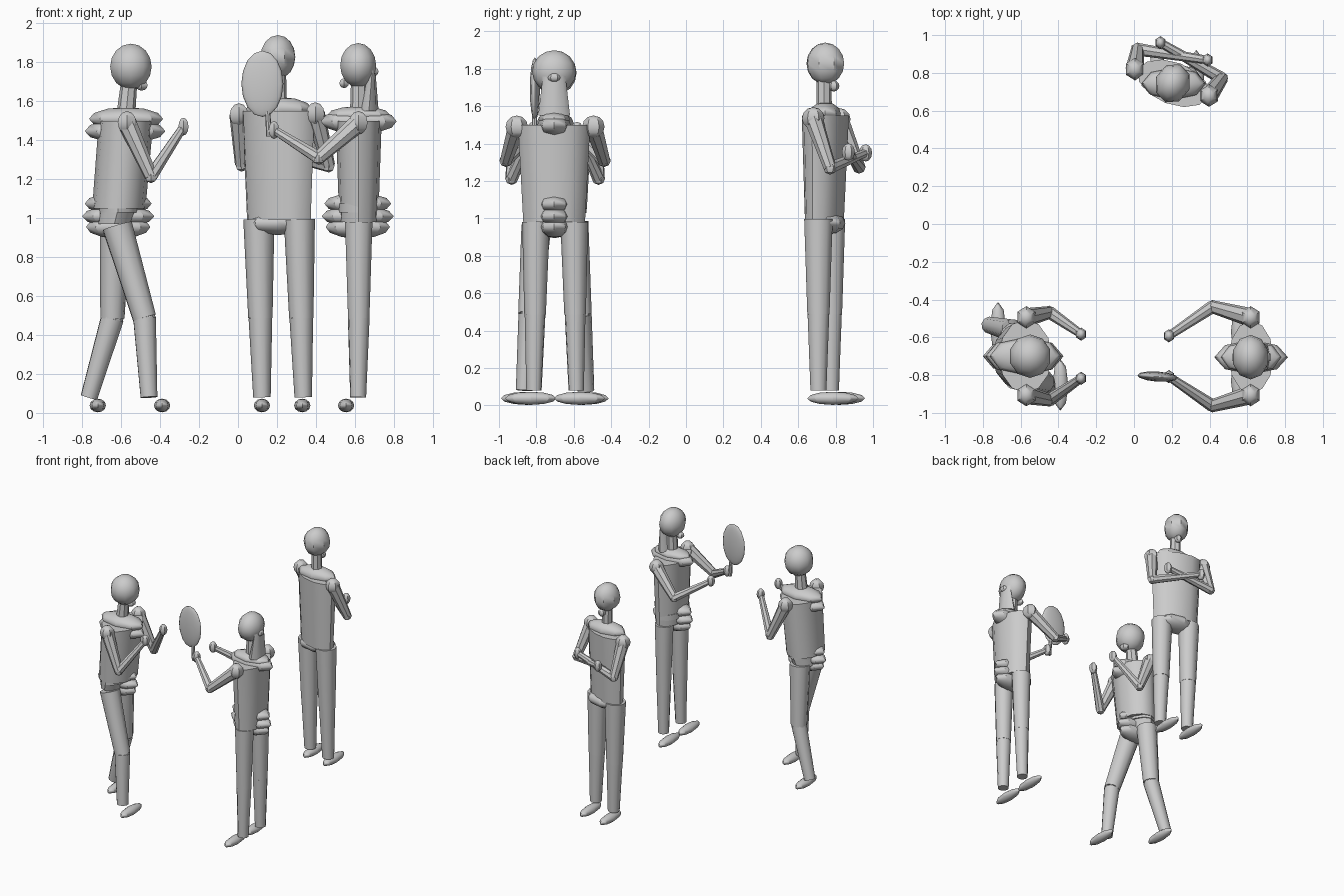
import bpy, bmesh
from math import radians, cos, sin, pi
from mathutils import Vector, Matrix


def smooth(o):
    bpy.ops.object.select_all(action='DESELECT')
    o.select_set(True)
    bpy.context.view_layer.objects.active = o
    bpy.ops.object.shade_smooth_by_angle(angle=radians(40))
    return o


def ball(name, c, r, n=8, rings=6, yaw=0):
    """Low-poly ellipsoid; r is a number or three half sizes."""
    bpy.ops.mesh.primitive_uv_sphere_add(segments=n, ring_count=rings, radius=1, location=c,
                                         rotation=(0, 0, radians(yaw)))
    o = bpy.context.object
    o.name = name
    o.scale = (r, r, r) if isinstance(r, (int, float)) else r
    return smooth(o)


def limb(name, p, q, r1, r2, n=8):
    """Tapered cylinder from p to q."""
    p, q = Vector(p), Vector(q)
    d = q - p
    bpy.ops.mesh.primitive_cone_add(vertices=n, radius1=r1, radius2=r2, depth=d.length,
                                    location=(p + q) / 2, rotation=d.to_track_quat('Z', 'Y').to_euler())
    o = bpy.context.object
    o.name = name
    return smooth(o)


def loft(name, p, q, e1, e2, yaw=0, n=12):
    """Body between two level ellipses (half depth, half width), turned by yaw."""
    bm = bmesh.new()
    rot = Matrix.Rotation(radians(yaw), 3, 'Z')
    rings = []
    for c, e in ((p, e1), (q, e2)):
        rings.append([bm.verts.new(Vector(c) + rot @ Vector((e[0] * cos(2 * pi * i / n), e[1] * sin(2 * pi * i / n), 0)))
                      for i in range(n)])
    a, b = rings
    for i in range(n):
        j = (i + 1) % n
        bm.faces.new((a[i], a[j], b[j], b[i]))
    bm.faces.new(a[::-1])
    bm.faces.new(b)
    me = bpy.data.meshes.new(name)
    bm.to_mesh(me)
    bm.free()
    o = bpy.data.objects.new(name, me)
    bpy.context.collection.objects.link(o)
    return smooth(o)


def arm(tag, shoulder, elbow, hand):
    ball(tag + "_shoulder", shoulder, (0.055, 0.06, 0.06), 6, 6)
    limb(tag + "_upper_arm", shoulder, elbow, 0.05, 0.034)
    ball(tag + "_elbow", elbow, 0.036, 6, 4)
    limb(tag + "_forearm", elbow, hand, 0.034, 0.022)
    ball(tag + "_hand", hand, (0.03, 0.035, 0.046), 6, 6)


def leg(tag, hip, knee, ankle, foot, r=0.08):
    limb(tag + "_thigh", hip, knee, r, r * 0.78, 10)
    ball(tag + "_knee", knee, r * 0.72)
    limb(tag + "_shin", knee, ankle, r * 0.76, r * 0.56, 10)
    ball(tag + "_foot", (foot[0], foot[1], 0.038), (0.042, 0.137, 0.035), 8, 6)


def hips(tag, x, y):
    ball(tag + "_upper_hip", (x, y, 1.075), (0.172, 0.09, 0.055))
    ball(tag + "_hip", (x, y, 1.01), (0.185, 0.09, 0.055))
    ball(tag + "_pelvis", (x, y, 0.955), (0.165, 0.085, 0.06))
    loft(tag + "_belt", (x, y, 1.03), (x, y, 1.075), (0.105, 0.167), (0.105, 0.167))


# Walking figure, facing +x
ball("walker_head", (-0.55, -0.7, 1.778), (0.112, 0.115, 0.118), 10, 8)
ball("walker_chin", (-0.495, -0.7, 1.682), (0.036, 0.04, 0.027), 6, 6)
limb("walker_neck", (-0.575, -0.7, 1.54), (-0.56, -0.7, 1.69), 0.048, 0.042)
loft("walker_torso", (-0.612, -0.7, 1.05), (-0.575, -0.7, 1.5), (0.137, 0.17), (0.14, 0.195))
loft("walker_waist", (-0.635, -0.7, 0.97), (-0.615, -0.7, 1.05), (0.09, 0.15), (0.1, 0.165))
ball("walker_collar", (-0.575, -0.7, 1.51), (0.19, 0.1, 0.06))
ball("walker_chest", (-0.58, -0.7, 1.447), (0.207, 0.1, 0.062))
hips("walker", -0.615, -0.7)
for s in (1, -1):
    t = "walker_left" if s > 0 else "walker_right"
    arm(t, (-0.57, -0.7 + s * 0.205, 1.49), (-0.447, -0.7 + s * 0.232, 1.215), (-0.28, -0.7 + s * 0.117, 1.47))
leg("walker_left", (-0.63, -0.6, 0.98), (-0.645, -0.565, 0.487), (-0.765, -0.535, 0.08), (-0.72, -0.55))
leg("walker_right", (-0.62, -0.8, 0.96), (-0.48, -0.835, 0.487), (-0.457, -0.865, 0.08), (-0.39, -0.852))

# Standing figure with disc, facing -x
ball("disc_holder_head", (0.617, -0.705, 1.785), (0.097, 0.118, 0.114), 10, 8)
ball("disc_holder_chin", (0.545, -0.705, 1.693), (0.028, 0.035, 0.025), 6, 6)
limb("disc_holder_neck", (0.62, -0.705, 1.54), (0.62, -0.705, 1.7), 0.045, 0.04)
ball("hair_tie", (0.698, -0.705, 1.753), (0.027, 0.038, 0.024), 6, 6)
loft("ponytail", (0.672, -0.705, 1.55), (0.69, -0.705, 1.765), (0.05, 0.085), (0.015, 0.06), 0, 8)
loft("disc_holder_torso", (0.62, -0.705, 0.98), (0.62, -0.705, 1.5), (0.1, 0.165), (0.118, 0.193))
ball("disc_holder_chest", (0.62, -0.705, 1.497), (0.195, 0.09, 0.065))
ball("disc_holder_collar", (0.62, -0.705, 1.53), (0.162, 0.085, 0.045))
hips("disc_holder", 0.615, -0.705)
for s in (1, -1):
    t = "disc_holder_right" if s > 0 else "disc_holder_left"
    arm(t, (0.618, -0.7 + s * 0.205, 1.49), (0.415, -0.7 + s * 0.262, 1.31), (0.185, -0.7 + s * 0.108, 1.453))
    leg(t, (0.62, -0.7 + s * 0.102, 0.98), (0.62, -0.7 + s * 0.107, 0.487), (0.617, -0.7 + s * 0.113, 0.08),
        (0.555, -0.7 + s * 0.13), 0.074)
limb("disc_handle", (0.16, -0.81, 1.42), (0.15, -0.81, 1.58), 0.015, 0.013)
ball("disc", (0.125, -0.808, 1.69), (0.108, 0.027, 0.17), 12, 8, -4)

# Standing figure with folded arms, facing mostly +y
YAW = 69
ball("watcher_head", (0.205, 0.745, 1.828), (0.108, 0.094, 0.112), 8, 8, YAW)
ball("watcher_chin", (0.222, 0.79, 1.708), 0.03, 6, 6)
limb("watcher_neck", (0.21, 0.738, 1.56), (0.207, 0.738, 1.74), 0.042, 0.04)
loft("watcher_torso", (0.21, 0.74, 0.99), (0.207, 0.745, 1.55), (0.09, 0.175), (0.112, 0.198), YAW)
ball("watcher_collar", (0.21, 0.743, 1.56), (0.17, 0.085, 0.062))
ball("watcher_pelvis", (0.205, 0.755, 0.975), (0.165, 0.097, 0.062))
arm("watcher_left", (0.005, 0.82, 1.53), (0.018, 0.925, 1.275), (0.39, 0.868, 1.355))
arm("watcher_right", (0.397, 0.68, 1.535), (0.465, 0.77, 1.27), (0.14, 0.96, 1.35))
leg("watcher_left", (0.107, 0.775, 0.995), (0.115, 0.775, 0.487), (0.123, 0.775, 0.08), (0.123, 0.82))
leg("watcher_right", (0.315, 0.708, 0.995), (0.325, 0.708, 0.487), (0.335, 0.708, 0.08), (0.33, 0.785))
